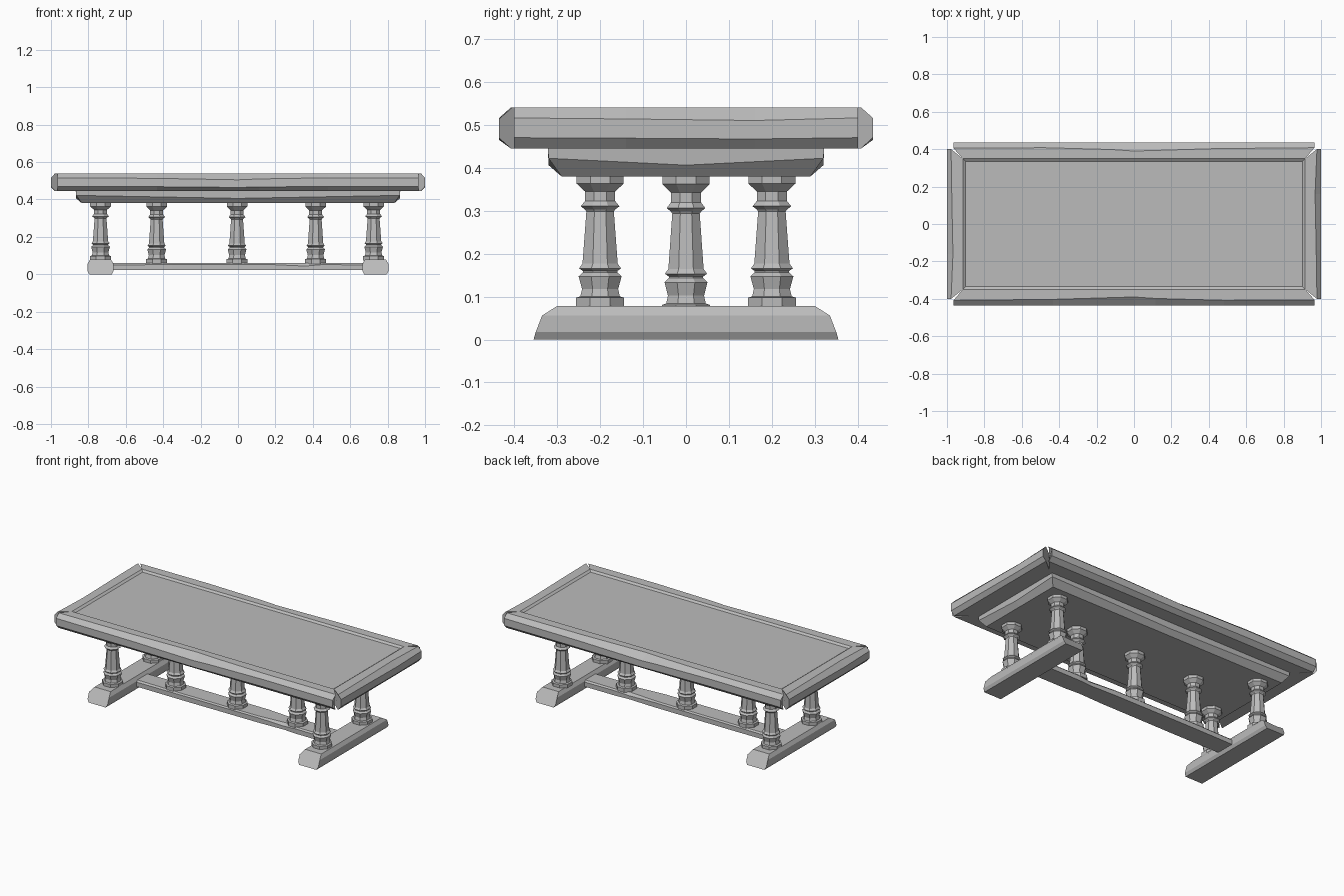
import bpy, bmesh, math

if "Cube" in bpy.data.objects:
    bpy.data.objects.remove(bpy.data.objects["Cube"])

stone = bpy.data.materials.new("worn grey")
stone.diffuse_color = (0.5, 0.5, 0.5, 1)
stone.use_nodes = True
stone.node_tree.nodes["Principled BSDF"].inputs["Base Color"].default_value = stone.diffuse_color


def loft(name, rings):
    """Skin a list of equal-length closed rings and cap both ends."""
    bm = bmesh.new()
    vr = [[bm.verts.new(p) for p in r] for r in rings]
    n = len(rings[0])
    for a, b in zip(vr, vr[1:]):
        for i in range(n):
            j = (i + 1) % n
            bm.faces.new((a[i], a[j], b[j], b[i]))
    bm.faces.new(vr[0])
    bm.faces.new(vr[-1])
    bmesh.ops.recalc_face_normals(bm, faces=bm.faces)
    me = bpy.data.meshes.new(name)
    bm.to_mesh(me)
    bm.free()
    me.materials.append(stone)
    ob = bpy.data.objects.new(name, me)
    bpy.context.collection.objects.link(ob)
    return ob


def rect(hx, hy, z, mid=0.0):
    """Rectangle ring with mid-edge points, which may sit lower by mid."""
    return [(x * hx, y * hy, z - (mid if x * y == 0 else 0)) for x, y in
            [(-1, -1), (0, -1), (1, -1), (1, 0), (1, 1), (0, 1), (-1, 1), (-1, 0)]]


# Tabletop panel, slightly sunk inside its frame
loft("top_panel", [rect(0.91, 0.345, 0.445), rect(0.91, 0.345, 0.53)])


# Mitred, chamfered boards around the tabletop; the chamfers wander with wear
def frame_board(name, inner, outer, chamfer, end_inner, end_outer, place, wear):
    rings = []
    for t, w in wear:
        section = [(inner, 0.445), (inner, 0.53), (inner + 0.014, 0.54),
                   (outer - chamfer - w, 0.54), (outer, 0.516 - w * 0.6),
                   (outer, 0.47 - w * 0.3), (outer - chamfer, 0.445)]
        ring = []
        for u, z in section:
            half = min(end_inner + u - inner, end_outer)
            ring.append(place(t * half, u, z))
        rings.append(ring)
    loft(name, rings)


long_wear = [(-1, 0), (-0.45, 0.005), (0, 0.018), (0.12, 0.01), (0.5, 0.0), (1, 0.003)]
end_wear = [(-1, 0), (-0.35, 0.004), (0.4, 0.01), (1, 0)]
for s, label in ((-1, "front"), (1, "back")):
    frame_board(label + "_frame_board", 0.335, 0.435, 0.027, 0.90, 0.965,
                lambda a, u, z: (-s * a, s * u, z), long_wear)
for s, label in ((-1, "left"), (1, "right")):
    frame_board(label + "_frame_board", 0.90, 1.0, 0.022, 0.335, 0.40,
                lambda a, u, z: (s * u, s * a, z), end_wear)

# Apron under the top with a tapered lower edge
loft("apron", [rect(0.835, 0.29, 0.38), rect(0.865, 0.32, 0.422, 0.016),
               rect(0.868, 0.322, 0.45)])

# Sled feet: chamfered bars with sloped ends
foot_stations = [(-0.355, -0.335, -0.30), (-0.15, -0.15, -0.15),
                 (0.15, 0.15, 0.15), (0.355, 0.335, 0.30)]
for s, label in ((-1, "left"), (1, "right")):
    rings = []
    for y0, y1, y2 in foot_stations:
        rings.append([(s * 0.735 + x, y, z) for x, y, z in
                      [(-0.06, y0, 0), (-0.07, y0 * 0.985, 0.018), (-0.07, y1, 0.056),
                       (-0.056, y2, 0.078), (0.056, y2, 0.078), (0.07, y1, 0.056),
                       (0.07, y0 * 0.985, 0.018), (0.06, y0, 0)]])
    loft(label + "_foot", rings)

# Stretcher between the feet
rings = []
for x, w, c in [(-0.69, 0.06, 0.01), (-0.35, 0.062, 0.008), (0.18, 0.06, 0.008),
                (0.36, 0.054, 0.016), (0.45, 0.06, 0.008), (0.69, 0.06, 0.01)]:
    rings.append([(x, -w, 0.022), (x, -w, 0.06 - c), (x, -w + c, 0.06),
                  (x, w - c, 0.06), (x, w, 0.06 - c), (x, w, 0.022)])
loft("stretcher", rings)

# Turned eight-sided balusters: (apothem, height fraction)
profile = [(0.056, 0), (0.056, 0.075), (0.046, 0.085), (0.042, 0.14), (0.050, 0.235),
           (0.040, 0.265), (0.040, 0.275), (0.049, 0.295), (0.041, 0.33), (0.032, 0.72),
           (0.035, 0.735), (0.045, 0.76), (0.035, 0.80), (0.035, 0.87),
           (0.055, 0.93), (0.055, 1.0)]


def baluster(name, x, y, base, top=0.385):
    rings = []
    for r, h in profile:
        r /= math.cos(math.pi / 8)
        rings.append([(x + r * math.cos((i + 0.5) * math.pi / 4),
                       y + r * math.sin((i + 0.5) * math.pi / 4),
                       base + h * (top - base)) for i in range(8)])
    loft(name, rings)


for x, xl in ((-0.735, "left"), (0.725, "right")):
    for y, yl in ((-0.2, "front"), (0.2, "back")):
        baluster(f"{xl}_{yl}_baluster", x, y, 0.074)
for x, label in ((-0.435, "left"), (-0.005, "centre"), (0.415, "right")):
    baluster(label + "_middle_baluster", x, 0, 0.056)
